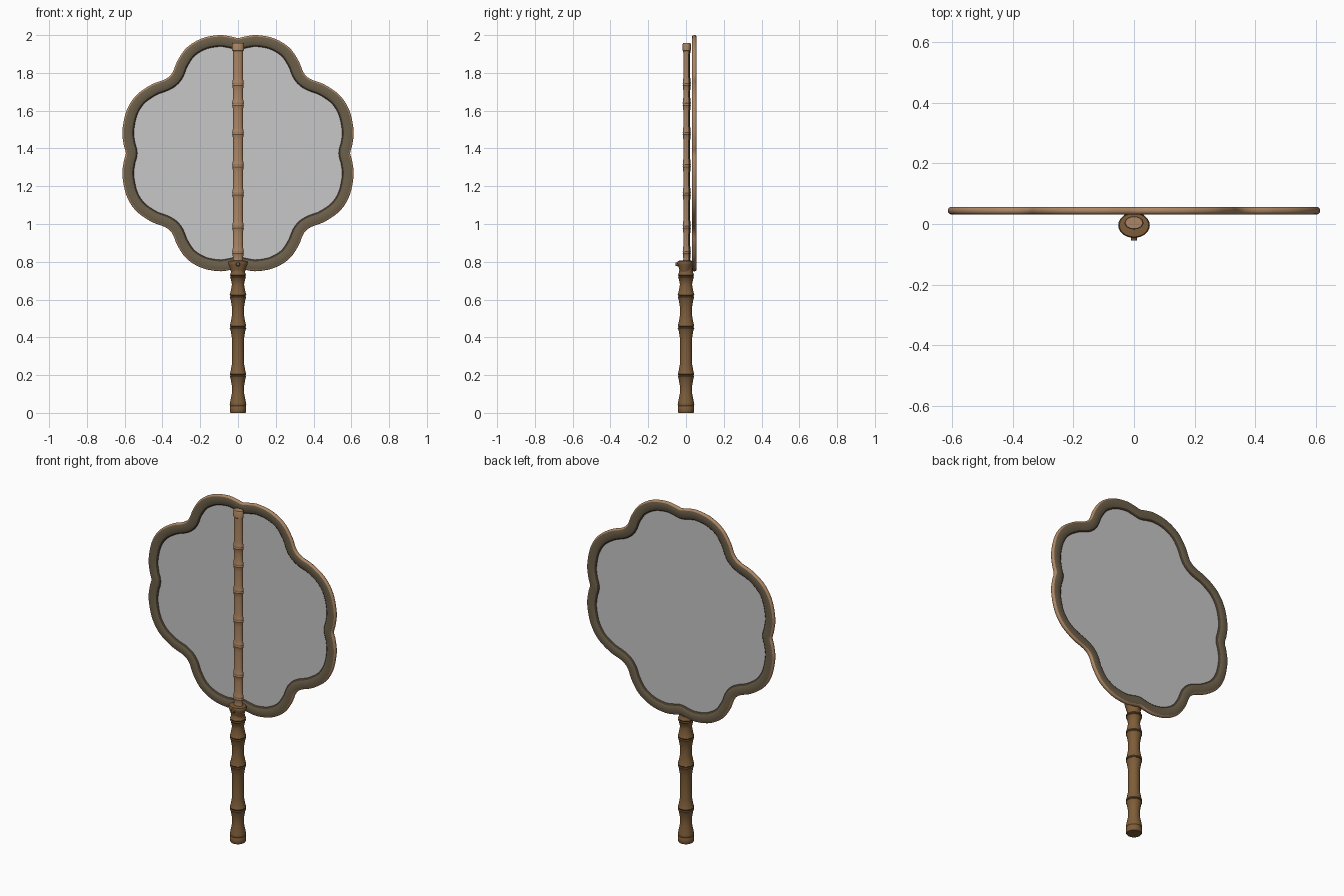
import bpy, bmesh, math
from mathutils import Vector

cube = bpy.data.objects.get("Cube")
if cube:
    bpy.data.objects.remove(cube)


def material(name, rgb):
    m = bpy.data.materials.new(name)
    m.use_nodes = True
    m.diffuse_color = (*rgb, 1)
    m.node_tree.nodes["Principled BSDF"].inputs["Base Color"].default_value = (*rgb, 1)
    return m


RIM = material("tan wood", (0.42, 0.24, 0.125))
HANDLE = material("brown wood", (0.21, 0.11, 0.04))
BAND = material("olive brown trim", (0.15, 0.115, 0.068))
DARK = material("dark brown", (0.06, 0.042, 0.024))
SILK = material("grey silk", (0.57, 0.57, 0.57))


def finish(name, bm, mats, angle=40):
    bmesh.ops.recalc_face_normals(bm, faces=bm.faces)
    mesh = bpy.data.meshes.new(name)
    bm.to_mesh(mesh)
    bm.free()
    for m in mats:
        mesh.materials.append(m)
    ob = bpy.data.objects.new(name, mesh)
    bpy.context.collection.objects.link(ob)
    bpy.ops.object.select_all(action="DESELECT")
    ob.select_set(True)
    bpy.context.view_layer.objects.active = ob
    bpy.ops.object.shade_smooth_by_angle(angle=math.radians(angle))
    return ob


def lathe(name, profile, mats, y=0.0, depth=1.0, rule=None, sides=28):
    """Turn (radius, height) points around a vertical axis."""
    bm = bmesh.new()
    rings = []
    for r, z in profile:
        turns = [math.tau * i / sides for i in range(sides)]
        rings.append([bm.verts.new((r * math.cos(a), y + r * depth * math.sin(a), z)) for a in turns])
    for lo, hi in zip(rings, rings[1:]):
        for i in range(sides):
            j = (i + 1) % sides
            bm.faces.new((lo[i], lo[j], hi[j], hi[i]))
    bm.faces.new(rings[0])
    bm.faces.new(rings[-1])
    bmesh.ops.recalc_face_normals(bm, faces=bm.faces)
    if rule:
        for f in bm.faces:
            f.material_index = rule(f)
    return finish(name, bm, mats)


def node(z, r, big, reach):
    """Profile of one bamboo joint: a flare with a groove between two ridges."""
    mid = r + (big - r) * 0.6
    return [(r, z - reach), (mid, z - reach * 0.3), (big, z - 0.007), (big * 0.92, z - 0.003),
            (big * 0.92, z + 0.001), (big, z + 0.005), (mid, z + reach * 0.35), (r, z + reach)]


# Lower handle with its joints
joints = [0.2, 0.455, 0.62]
profile = [(0.04, 0), (0.043, 0.005), (0.043, 0.034), (0.041, 0.037), (0.044, 0.042), (0.042, 0.055), (0.033, 0.1)]
for z in joints:
    profile += node(z, 0.032, 0.044, 0.06)
profile += node(0.725, 0.034, 0.043, 0.035)
profile += [(0.038, 0.78)]


def groove(f):
    z = f.calc_center_median().z
    return int(any(abs(z - j + 0.001) < 0.003 for j in joints + [0.725]))


lathe("handle", profile, [HANDLE, DARK], rule=groove)

# Flared collar where the handle meets the pole
lathe("collar", [(0.035, 0.735), (0.041, 0.765), (0.05, 0.785), (0.052, 0.797), (0.048, 0.805), (0.03, 0.806)],
      [HANDLE], y=-0.004, depth=0.8)

# Small cut twig on the front of the collar
bm = bmesh.new()
bmesh.ops.create_cone(bm, cap_ends=True, segments=12, radius1=0.014, radius2=0.009, depth=0.03)
for v in bm.verts:
    v.co = Vector((v.co.x, -0.04 - v.co.z, 0.787 + v.co.y))
finish("twig_stub", bm, [HANDLE])

# Slim split pole, dark on its back side
profile = [(0.03, 0.78), (0.029, 0.8)]
for z in (0.85, 0.985, 1.16, 1.31, 1.48, 1.635, 1.74):
    profile += node(z, 0.026, 0.031, 0.035)
profile += [(0.026, 1.9), (0.027, 1.915), (0.031, 1.918), (0.031, 1.952), (0.028, 1.957)]
lathe("upper_pole", profile, [RIM, DARK], y=0.004, depth=0.7,
      rule=lambda f: int(f.normal.y > 0.55 and f.calc_center_median().z < 1.915))

# Scalloped outline: a quarter of it, mirrored twice
MID_Z, FRAME_Y = 1.375, 0.044
quarter = [(0, 0.61), (0.04, 0.618), (0.1, 0.625), (0.19, 0.608), (0.27, 0.56), (0.32, 0.49), (0.348, 0.425),
           (0.385, 0.392), (0.46, 0.362), (0.54, 0.305), (0.59, 0.225), (0.612, 0.12), (0.605, 0.045), (0.594, 0)]
right = quarter + [(x, -z) for x, z in quarter[-2::-1]]
loop = [Vector(p) for p in right + [(-x, z) for x, z in right[-2:0:-1]]]


def smooth_loop(pts, steps=6):
    out, n = [], len(pts)
    for i in range(n):
        a, b, c, d = (pts[(i + k) % n] for k in (-1, 0, 1, 2))
        for s in range(steps):
            t = s / steps
            out.append(0.5 * (2 * b + (c - a) * t + (2 * a - 5 * b + 4 * c - d) * t * t
                              + (3 * b - a - 3 * c + d) * t ** 3))
    return out


outline = smooth_loop(loop)
count = len(outline)


def inset(d):
    out = []
    for i, p in enumerate(outline):
        t = (outline[(i + 1) % count] - outline[i - 1]).normalized()
        out.append(p + Vector((t.y, -t.x)) * d)
    return out


def ring(bm, d, y):
    return [bm.verts.new((p.x, FRAME_Y + y, MID_Z + p.y)) for p in inset(d)]


# Frame: rounded wooden rim, flat trim on both faces, dark inner lip
half = [(0, 0.004), (0.003, 0.009), (0.008, 0.012), (0.052, 0.011), (0.062, 0.002)]
section = half + [(d, -y) for d, y in reversed(half)]
colours = [0, 0, 1, 2, 2, 2, 1, 0, 0, 0]
bm = bmesh.new()
rings = [ring(bm, d, y) for d, y in section]
for k, colour in enumerate(colours):
    a, b = rings[k], rings[(k + 1) % len(rings)]
    for i in range(count):
        j = (i + 1) % count
        f = bm.faces.new((a[i], a[j], b[j], b[i]))
        f.material_index = colour
finish("scalloped_frame", bm, [RIM, BAND, DARK], 50)

# Silk panel stretched inside the frame
bm = bmesh.new()
front, back = ring(bm, 0.057, -0.003), ring(bm, 0.057, 0.003)
bm.faces.new(front)
bm.faces.new(back)
for i in range(count):
    j = (i + 1) % count
    bm.faces.new((front[i], front[j], back[j], back[i]))
finish("silk_panel", bm, [SILK])
